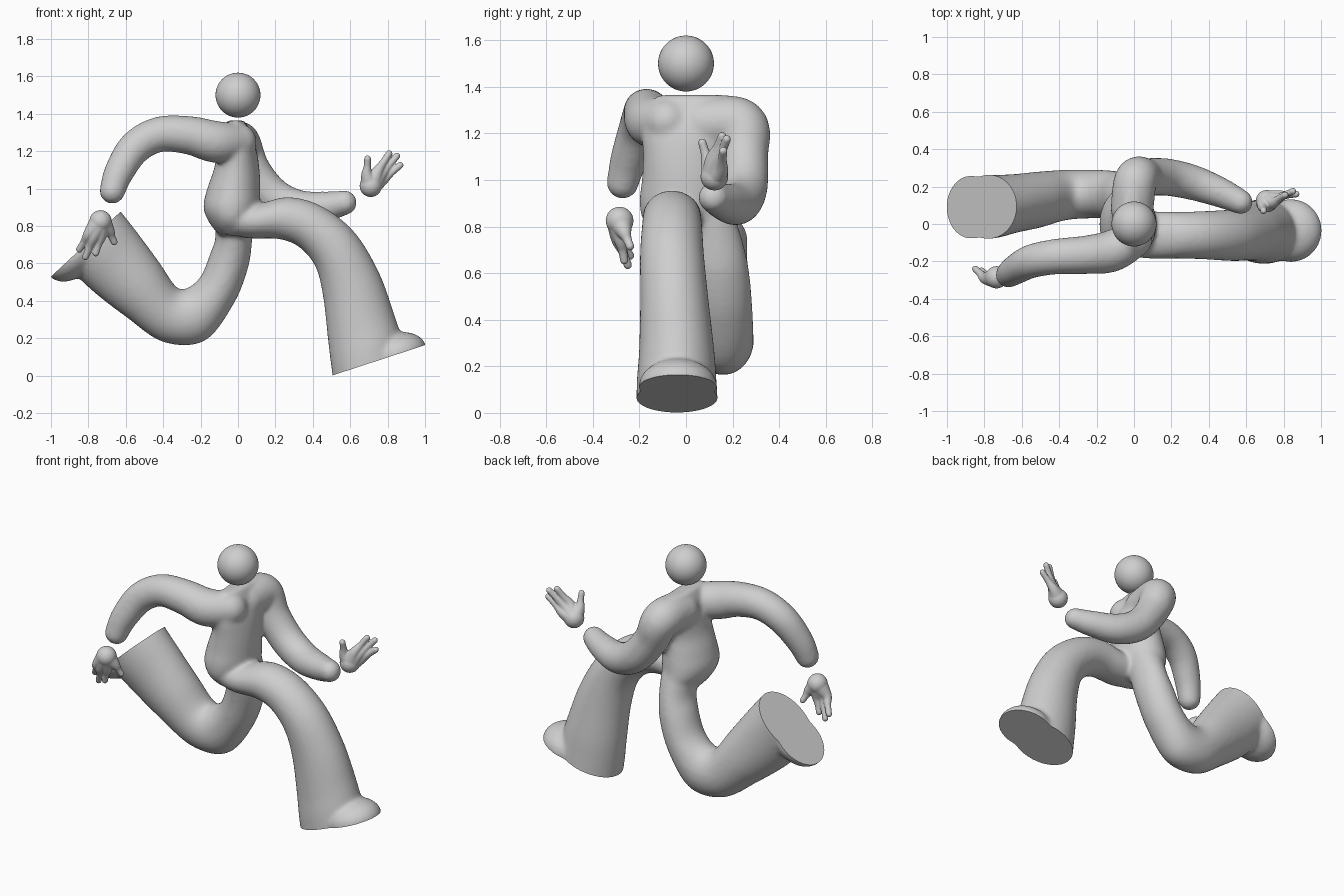
import bpy, bmesh, math
from mathutils import Vector, Matrix

if "Cube" in bpy.data.objects:
    bpy.data.objects.remove(bpy.data.objects["Cube"])

grey = bpy.data.materials.new("light grey")
grey.diffuse_color = (0.62, 0.62, 0.62, 1)
grey.use_nodes = True
grey.node_tree.nodes["Principled BSDF"].inputs["Base Color"].default_value = grey.diffuse_color
Y = Vector((0, 1, 0))


def spline(rows, steps=8):
    """Catmull-Rom through rows of numbers."""
    p = [rows[0]] + list(rows) + [rows[-1]]
    out = []
    for i in range(1, len(p) - 2):
        for s in range(steps):
            t = s / steps
            out.append([0.5 * (2 * b + (c - a) * t + (2 * a - 5 * b + 4 * c - d) * t * t
                        + (3 * b - a - 3 * c + d) * t ** 3)
                        for a, b, c, d in zip(*p[i - 1:i + 3])])
    return out + [list(rows[-1])]


def loft(bm, rings, n=32):
    """Closed skin over elliptical rings (centre, axis u, axis v)."""
    loops = [[bm.verts.new(c + u * math.cos(2 * math.pi * k / n) + v * math.sin(2 * math.pi * k / n))
              for k in range(n)] for c, u, v in rings]
    for a, b in zip(loops, loops[1:]):
        for k in range(n):
            bm.faces.new((a[k], a[(k + 1) % n], b[(k + 1) % n], b[k]))
    bm.faces.new(loops[0][::-1])
    bm.faces.new(loops[-1])


def limb(bm, rows):
    """Rows: outline point x,z / opposite outline point x,z / y centre, y half width."""
    rings = []
    for ax, az, bx, bz, y, w in spline(rows):
        a, b = Vector((ax, y, az)), Vector((bx, y, bz))
        rings.append(((a + b) / 2, (a - b) / 2, Y * w))
    loft(bm, rings)


def ball(bm, m):
    bmesh.ops.create_uvsphere(bm, u_segments=24, v_segments=16, radius=1, matrix=m)


def tube(bm, rows):
    """Rows: x, y, z, radius. Round ends."""
    pts = spline(rows)
    rings, u = [], Vector((0.3, 0.8, 0.5))
    for i, p in enumerate(pts):
        t = (Vector(pts[min(i + 1, len(pts) - 1)][:3]) - Vector(pts[max(i - 1, 0)][:3])).normalized()
        u = (u - t * u.dot(t)).normalized()
        rings.append((Vector(p[:3]), u * p[3], t.cross(u) * p[3]))
    loft(bm, rings, 24)
    for p in (pts[0], pts[-1]):
        ball(bm, Matrix.Translation(p[:3]) @ Matrix.Scale(p[3], 4))


def toe(bm, c, d, size):
    """Toe cap: ellipsoid centred on the sole, pointing along d."""
    axes = (d * size[0], Y * size[1], d.cross(Y) * size[2])
    m = Matrix([a.to_4d() for a in axes] + [(0, 0, 0, 1)]).transposed()
    for i in range(3):
        m[3][i] = 0
    ball(bm, Matrix.Translation(c) @ m)


def blend(name, bm, voxel, rounds):
    """Fuse all pieces into one smooth skin."""
    me = bpy.data.meshes.new(name)
    bmesh.ops.recalc_face_normals(bm, faces=bm.faces)
    bm.to_mesh(me)
    bm.free()
    ob = bpy.data.objects.new(name, me)
    bpy.context.collection.objects.link(ob)
    r = ob.modifiers.new("fuse", 'REMESH')
    r.mode, r.voxel_size = 'VOXEL', voxel
    s = ob.modifiers.new("soften", 'SMOOTH')
    s.factor, s.iterations = 0.5, rounds
    dg = bpy.context.evaluated_depsgraph_get()
    ob.data = bpy.data.meshes.new_from_object(ob.evaluated_get(dg))
    ob.modifiers.clear()
    return ob


def finish(ob):
    ob.data.materials.clear()
    ob.data.materials.append(grey)
    bpy.ops.object.select_all(action='DESELECT')
    ob.select_set(True)
    bpy.context.view_layer.objects.active = ob
    bpy.ops.object.shade_smooth_by_angle(angle=math.radians(40))


def cut_sole(bm, inside, co, no):
    """Slice the leg end flat, only within a region."""
    vs = {v for v in bm.verts if inside(v.co)}
    geom = list(vs) + [g for seq in (bm.edges, bm.faces) for g in seq if all(v in vs for v in g.verts)]
    res = bmesh.ops.bisect_plane(bm, geom=geom, plane_co=co, plane_no=no, clear_outer=True)
    edges = [e for e in res['geom_cut'] if isinstance(e, bmesh.types.BMEdge)]
    bmesh.ops.edgeloop_fill(bm, edges=edges)


# --- body ---
bm = bmesh.new()
# torso
limb(bm, [(-.10, .75, .07, .75, .01, .12), (-.155, .82, .09, .82, .01, .19), (-.185, .9, .115, .9, .0, .2),
          (-.165, 1.0, .12, 1.0, 0, .19), (-.13, 1.1, .115, 1.1, 0, .185), (-.11, 1.2, .1, 1.2, .01, .2),
          (-.09, 1.3, .065, 1.3, .02, .2), (-.06, 1.365, .035, 1.365, .03, .15)])
# front leg
limb(bm, [(-.08, .93, -.1, .77, -.06, .1), (.1, .92, .05, .735, -.06, .125), (.27, .955, .22, .73, -.06, .125),
          (.45, .905, .33, .685, -.06, .13), (.625, .765, .415, .58, -.06, .138), (.755, .55, .455, .42, -.05, .147),
          (.835, .33, .48, .2, -.04, .162), (.875, .2, .498, .05, -.04, .172), (.915, .02, .525, -.13, -.035, .178)])
# back leg
limb(bm, [(-.14, .9, .09, .9, .06, .13), (-.12, .75, .078, .75, .11, .13), (-.15, .65, .055, .58, .14, .13),
          (-.2, .53, -.025, .38, .155, .13), (-.27, .47, -.18, .185, .16, .13), (-.33, .475, -.4, .18, .155, .135),
          (-.42, .605, -.6, .315, .13, .15), (-.53, .755, -.745, .425, .11, .157),
          (-.62, .87, -.845, .515, .095, .168), (-.71, .98, -.94, .61, .09, .175)])
# toe caps
d1, d2 = Vector((.951, 0, .311)), Vector((-.731, 0, -.682))
toe(bm, (.838, -.035, .112), d1, (.175, .17, .115))
toe(bm, (-.872, .09, .65), d2, (.18, .17, .115))
# arms
tube(bm, [(0, -.08, 1.25, .1), (-.12, -.145, 1.25, .112), (-.26, -.165, 1.285, .103), (-.42, -.175, 1.29, .095),
          (-.55, -.2, 1.22, .09), (-.635, -.245, 1.09, .08), (-.672, -.272, .988, .069)])
tube(bm, [(-.01, .08, 1.24, .115), (.01, .235, 1.235, .115), (.07, .25, 1.1, .103), (.18, .25, .965, .1),
          (.32, .22, .9, .094), (.47, .165, .905, .08), (.57, .118, .925, .066)])
body = blend("body", bm, 0.012, 12)
# flat soles
bm = bmesh.new()
bm.from_mesh(body.data)
cut_sole(bm, lambda c: c.x > .4 and c.z < .45, (.51, 0, .003), (.311, 0, -.951))
cut_sole(bm, lambda c: c.x < -.5 and c.y > -.13 and c.z < 1.1, (-.63, 0, .875), (-.682, 0, .731))
bm.to_mesh(body.data)
bm.free()
finish(body)

# --- head ---
bm = bmesh.new()
bmesh.ops.create_uvsphere(bm, u_segments=48, v_segments=24, radius=.12, matrix=Matrix.Translation((0, 0, 1.5)))
me = bpy.data.meshes.new("head")
bm.to_mesh(me)
bm.free()
head = bpy.data.objects.new("head", me)
bpy.context.collection.objects.link(head)
finish(head)

# --- hands: wrist, then (knuckle, tip) per finger, thumb last ---
hands = {
    "left_hand": ((.71, .122, 1.015),
                  [((.745, .115, 1.09), (.808, .155, 1.188)), ((.765, .135, 1.075), (.85, .175, 1.175)),
                   ((.77, .15, 1.045), (.867, .16, 1.125)), ((.69, .095, 1.075), (.693, .07, 1.16))]),
    "right_hand": ((-.735, -.285, .825),
                   [((-.795, -.29, .76), (-.848, -.24, .675)), ((-.77, -.29, .745), (-.815, -.25, .635)),
                    ((-.735, -.28, .745), (-.76, -.265, .655)), ((-.69, -.265, .775), (-.662, -.24, .715))]),
}
for name, (wrist, fingers) in hands.items():
    bm = bmesh.new()
    for k, tip in fingers:
        mid = tuple((a + b) / 2 for a, b in zip(k, tip))
        tube(bm, [(*wrist, .06), (*k, .032), (*mid, .02), (*tip, .018)])
    finish(blend(name, bm, 0.005, 4))
